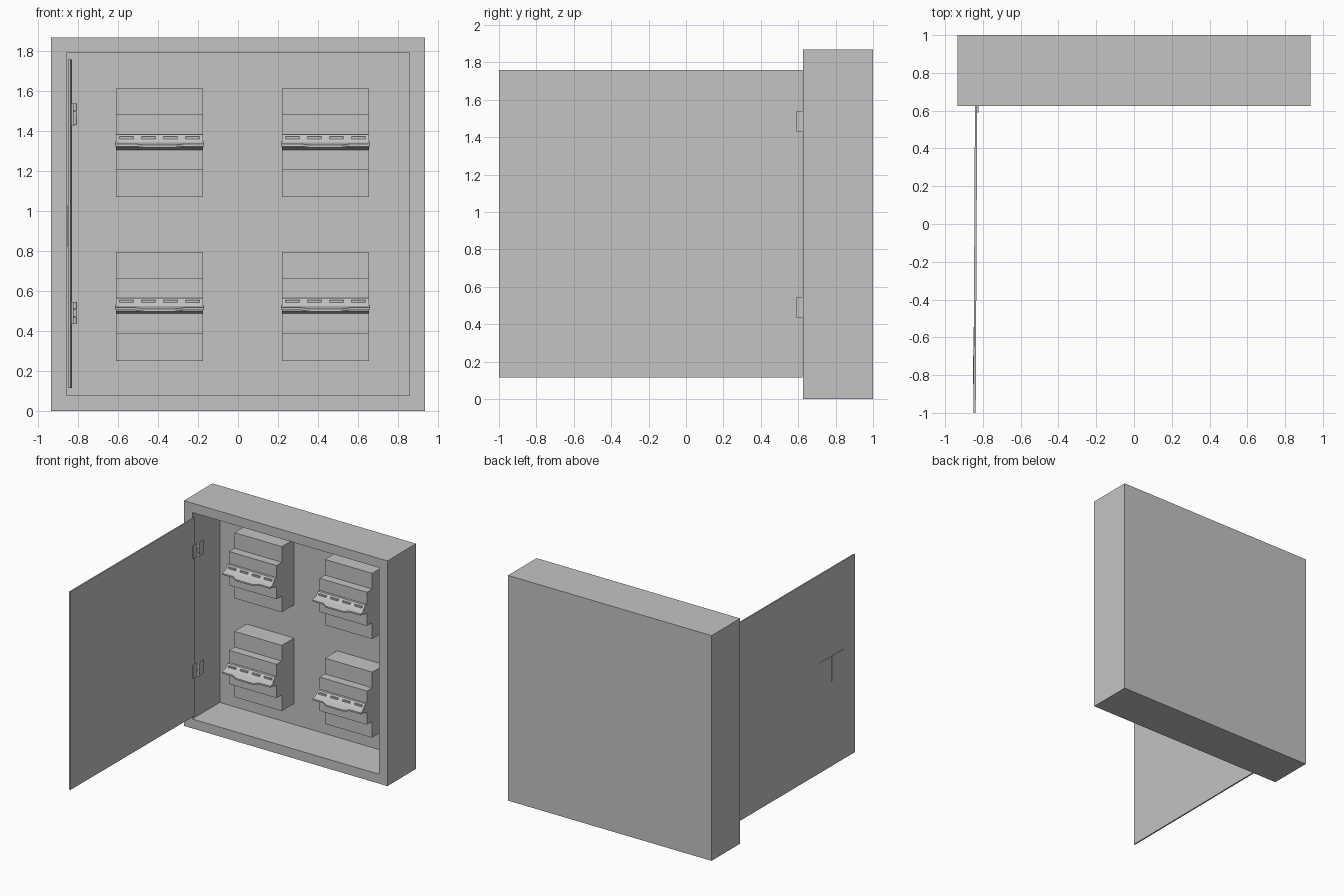
import bpy, bmesh
from mathutils import Matrix, Vector

if "Cube" in bpy.data.objects:
    bpy.data.objects.remove(bpy.data.objects["Cube"], do_unlink=True)

grey = bpy.data.materials.new("light_grey")
grey.use_nodes = True
colour = (0.55, 0.55, 0.55, 1)
grey.diffuse_color = colour
grey.node_tree.nodes["Principled BSDF"].inputs["Base Color"].default_value = colour


def finish(name, bm, parent=None):
    bmesh.ops.recalc_face_normals(bm, faces=bm.faces)
    mesh = bpy.data.meshes.new(name)
    bm.to_mesh(mesh)
    bm.free()
    mesh.materials.append(grey)
    ob = bpy.data.objects.new(name, mesh)
    ob.parent = parent
    bpy.context.collection.objects.link(ob)
    return ob


def add_box(bm, x, y, z):
    lo, hi = Vector((x[0], y[0], z[0])), Vector((x[1], y[1], z[1]))
    matrix = Matrix.Translation((lo + hi) / 2) @ Matrix.Diagonal((*(hi - lo), 1))
    return bmesh.ops.create_cube(bm, size=1, matrix=matrix)


def box(name, x, y, z, parent=None):
    bm = bmesh.new()
    add_box(bm, x, y, z)
    return finish(name, bm, parent)


def prism(name, points, place, direction):
    """Extrude a flat outline, mapped into space by place, along direction."""
    bm = bmesh.new()
    face = bm.faces.new([bm.verts.new(place(a, b)) for a, b in points])
    out = bmesh.ops.extrude_face_region(bm, geom=[face], use_keep_orig=True)
    moved = [v for v in out["geom"] if isinstance(v, bmesh.types.BMVert)]
    bmesh.ops.translate(bm, verts=moved, vec=direction)
    return finish(name, bm)


# Cabinet: a block with its front inset and pushed back into a cavity
bm = bmesh.new()
add_box(bm, (-0.935, 0.935), (0.625, 1), (0, 1.87))
front = min(bm.faces, key=lambda f: f.calc_center_median().y)
bmesh.ops.inset_region(bm, faces=[front], thickness=0.11)
out = bmesh.ops.extrude_face_region(bm, geom=[front])
bmesh.ops.translate(bm, vec=(0, 0.36, 0),
                    verts=[v for v in out["geom"] if isinstance(v, bmesh.types.BMVert)])
if front.is_valid:
    bmesh.ops.delete(bm, geom=[front], context="FACES_ONLY")
finish("cabinet", bm)

# Door, swung open, with a flat latch on its outer face
door = box("door", (-0.006, 0.006), (-1.625, 0), (0.115, 1.76))
door.location = (-0.836, 0.624, 0)
door.rotation_euler.z = -0.005
box("latch_plate", (-0.008, -0.005), (-1.41, -1.17), (0.82, 1.03), door)
box("latch_handle", (-0.01, -0.005), (-1.47, -1.32), (0.82, 1.03), door)

# Hinges between the door and the cavity wall
for label, z in (("lower", 0.49), ("upper", 1.485)):
    bm = bmesh.new()
    add_box(bm, (-0.832, -0.822), (0.59, 0.65), (z - 0.055, z + 0.055))
    add_box(bm, (-0.826, -0.815), (0.65, 0.72), (z - 0.055, z + 0.055))
    for step in (-1, 0, 1):
        radius = 0.011 if step else 0.009
        bmesh.ops.create_cone(bm, cap_ends=True, segments=12, radius1=radius, radius2=radius,
                              depth=0.035, matrix=Matrix.Translation((-0.816, 0.645, z + step * 0.037)))
    finish(label + "_hinge", bm)

# Stepped breaker, outlined as (depth, height) about its middle
BODY = [(0.985, 0.272), (0.825, 0.272), (0.825, 0.142), (0.755, 0.142),
        (0.755, -0.138), (0.825, -0.138), (0.825, -0.273), (0.985, -0.273)]
SWITCH = [(0.757, 0.042), (0.735, 0.042), (0.695, -0.003), (0.695, -0.022),
          (0.757, -0.036)]
LIP = [(-0.222, 0.72), (-0.222, 0.668), (-0.12, 0.668), (-0.08, 0.645),
       (0.08, 0.645), (0.12, 0.668), (0.222, 0.668), (0.222, 0.72)]


def breaker(name, x, z):
    def side(y, h):
        return (x - 0.2175, y, z + h)
    prism(name + "_body", BODY, side, (0.435, 0, 0))
    prism(name + "_switch", SWITCH, side, (0.435, 0, 0))
    # Lip: a thin tongue sloping down towards the front
    prism(name + "_lip", LIP, lambda a, y: (x + a, y, z - 0.018 + (y - 0.668) * 0.25),
          (0, 0, 0.012))
    # Small ribs along the sloping top of the switch
    bm = bmesh.new()
    for i in range(4):
        cx = x - 0.165 + i * 0.11
        add_box(bm, (cx - 0.035, cx + 0.035), (0.715, 0.735), (z + 0.01, z + 0.032))
    finish(name + "_ribs", bm)


for row, z in (("lower", 0.523), ("upper", 1.343)):
    for side_name, x in (("right", -0.3925), ("left", 0.4375)):
        breaker(row + "_" + side_name + "_breaker", x, z)
